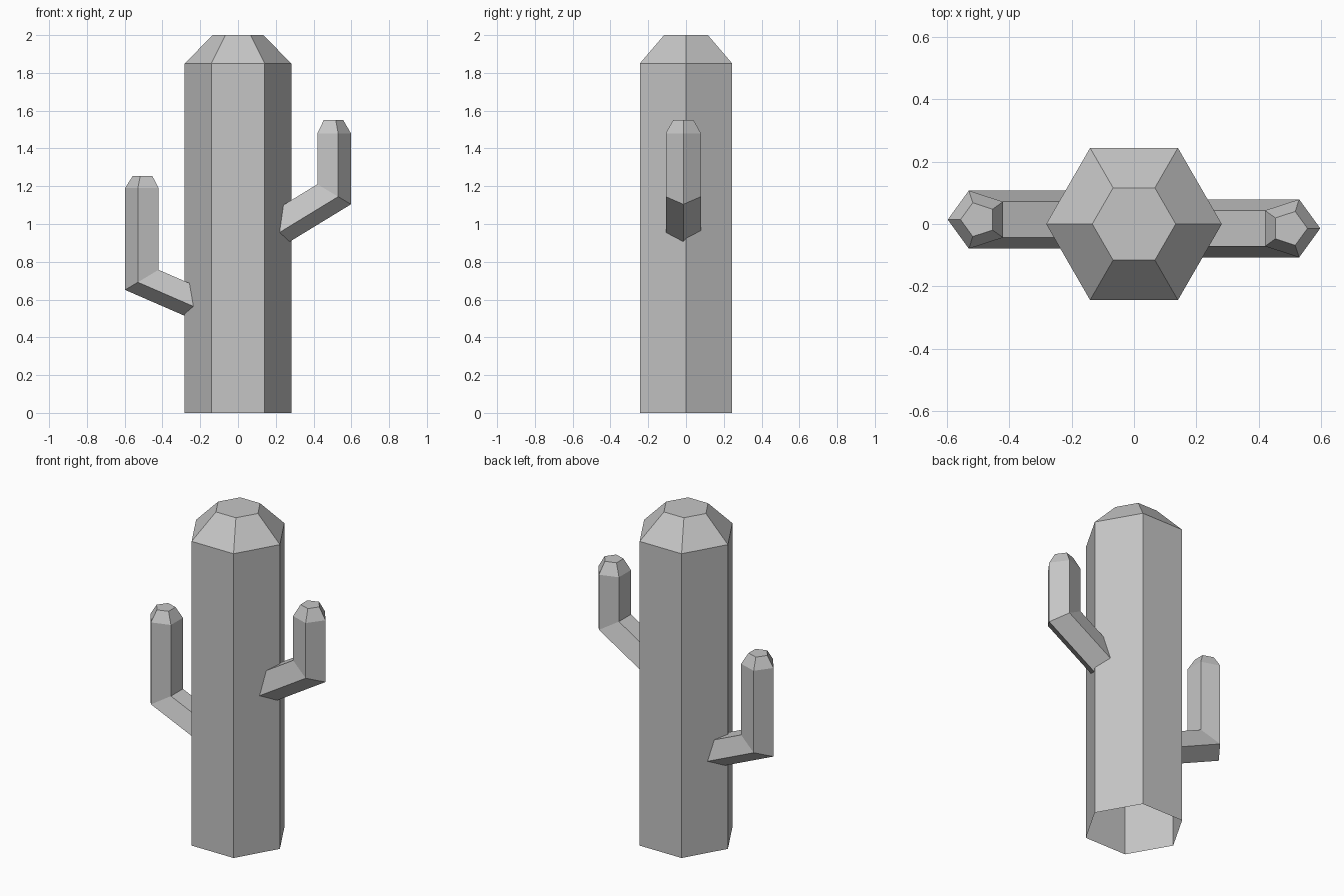
import bpy
import bmesh
from math import cos, sin, tau

cube = bpy.data.objects.get("Cube")
if cube:
    bpy.data.objects.remove(cube, do_unlink=True)

# Single flat colour
GREY = (0.56, 0.56, 0.56, 1.0)
grey = bpy.data.materials.new("plain grey")
grey.use_nodes = True
grey.diffuse_color = GREY
grey.node_tree.nodes["Principled BSDF"].inputs["Base Color"].default_value = GREY


def polygon(sides, radius):
    """Points of a regular polygon with its first corner on +x."""
    return [(radius * cos(tau * i / sides), radius * sin(tau * i / sides))
            for i in range(sides)]


def loft(name, rings, cap_start):
    """Skin a list of rings into a flat-shaded tube with a closed end."""
    bm = bmesh.new()
    loops = [[bm.verts.new(p) for p in ring] for ring in rings]
    for low, high in zip(loops, loops[1:]):
        for i in range(len(low)):
            j = (i + 1) % len(low)
            bm.faces.new((low[i], low[j], high[j], high[i]))
    bm.faces.new(loops[-1])
    if cap_start:
        bm.faces.new(list(reversed(loops[0])))
    bmesh.ops.recalc_face_normals(bm, faces=bm.faces)
    mesh = bpy.data.meshes.new(name)
    bm.to_mesh(mesh)
    bm.free()
    mesh.materials.append(grey)
    obj = bpy.data.objects.new(name, mesh)
    bpy.context.collection.objects.link(obj)
    return obj


def flat_ring(sides, radius, z):
    return [(x, y, z) for x, y in polygon(sides, radius)]


def arm(name, side, elbow_z, slope, shoulder_z, tip_z):
    """Bent five-sided arm; side is +1 or -1 and turns it half a circle."""
    cx, cy, root_x = 0.5, -0.014, 0.16
    section = polygon(5, 0.098)
    elbow = [(cx + x, cy + y, elbow_z - 0.6 * x) for x, y in section]
    root = [(root_x, y, z - slope * (x - root_x)) for x, y, z in elbow]
    shoulder = [(cx + x, cy + y, shoulder_z) for x, y in section]
    tip = [(cx + x, cy + y, tip_z) for x, y in polygon(5, 0.057)]
    rings = [[(side * x, side * y, z) for x, y, z in ring]
             for ring in (root, elbow, shoulder, tip)]
    return loft(name, rings, True)


# Six-sided trunk, tapered at the top and open underneath
loft("trunk", [flat_ring(6, 0.282, 0), flat_ring(6, 0.282, 1.85),
               flat_ring(6, 0.134, 2)], False)

# Arms on both sides
arm("left_arm", 1, 1.163, 0.61, 1.48, 1.55)
arm("right_arm", -1, 0.71, 0.435, 1.19, 1.255)
